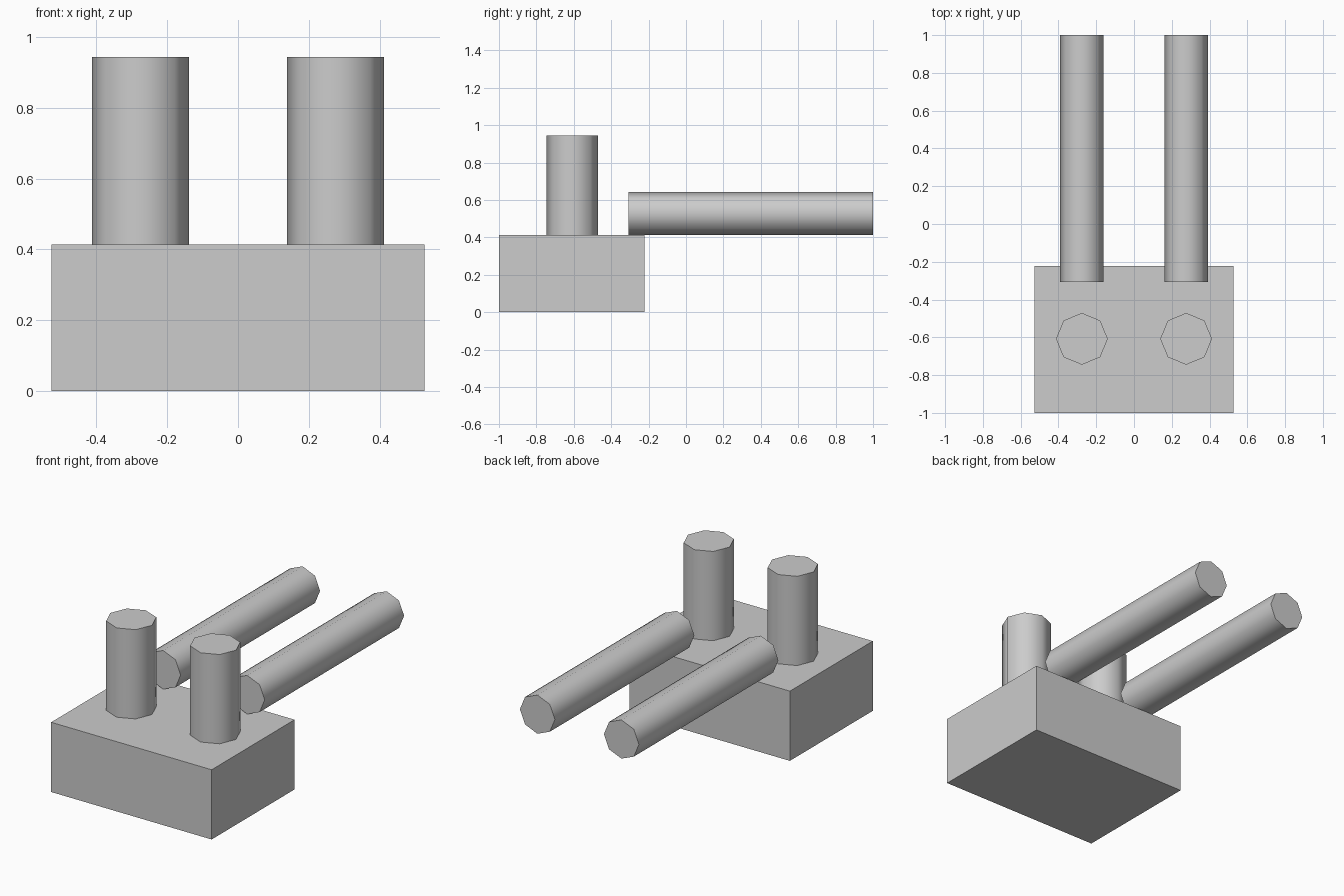
import bpy
import math

if "Cube" in bpy.data.objects:
    bpy.data.objects.remove(bpy.data.objects["Cube"])

grey = bpy.data.materials.new("plain grey")
grey.diffuse_color = (0.604, 0.604, 0.604, 1)
grey.use_nodes = True
grey.node_tree.nodes["Principled BSDF"].inputs["Base Color"].default_value = grey.diffuse_color


def finish(name):
    obj = bpy.context.object
    obj.name = name
    obj.data.materials.append(grey)
    return obj


def octagonal_bar(name, radius, length, centre, tilt=0):
    bpy.ops.mesh.primitive_cylinder_add(vertices=8, radius=radius, depth=length,
                                        location=centre, rotation=(tilt, 0, 0))
    finish(name)
    bpy.ops.object.shade_smooth_by_angle(angle=math.radians(50))


# Base block
bpy.ops.mesh.primitive_cube_add(size=1, location=(0, -0.611, 0.207))
base = finish("base_block")
base.scale = (1.054, 0.778, 0.414)

# Upright posts on the block and long rods lying behind them
for side, x in (("left", -0.276), ("right", 0.276)):
    octagonal_bar(side + "_post", 0.137, 0.53, (x, -0.608, 0.679))
    octagonal_bar(side + "_rod", 0.115, 1.308, (x, 0.346, 0.528), math.pi / 2)
